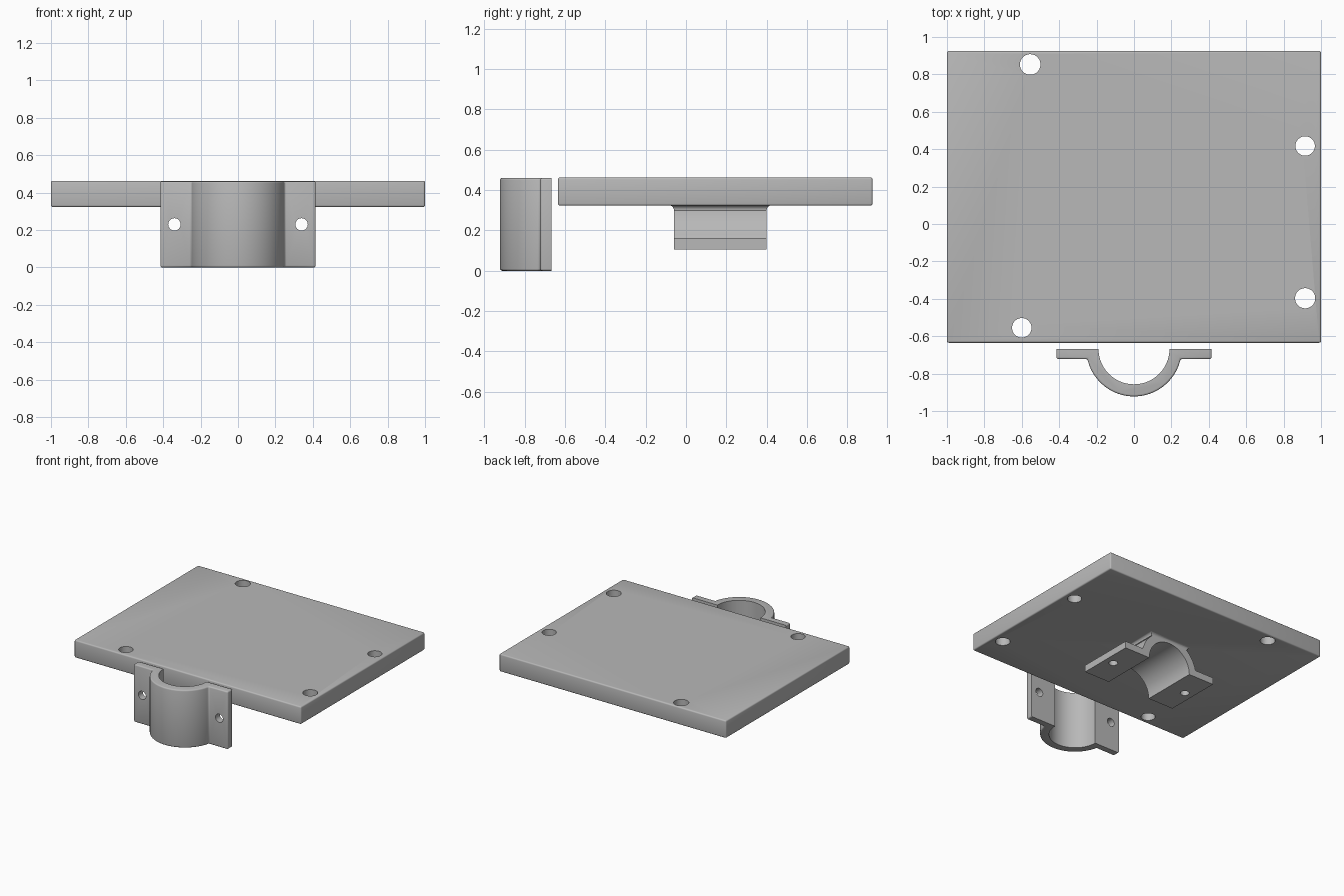
import bpy, bmesh
from math import asin, cos, sin, sqrt, pi, radians

cube = bpy.data.objects.get("Cube")
if cube:
    bpy.data.objects.remove(cube, do_unlink=True)

grey = bpy.data.materials.new("plain grey")
grey.use_nodes = True
colour = (0.48, 0.48, 0.48, 1)
grey.diffuse_color = colour
grey.node_tree.nodes["Principled BSDF"].inputs["Base Color"].default_value = colour


def make_object(name, bm):
    bmesh.ops.recalc_face_normals(bm, faces=bm.faces)
    mesh = bpy.data.meshes.new(name)
    bm.to_mesh(mesh)
    bm.free()
    obj = bpy.data.objects.new(name, mesh)
    bpy.context.collection.objects.link(obj)
    mesh.materials.append(grey)
    return obj


def activate(obj):
    bpy.ops.object.select_all(action='DESELECT')
    obj.select_set(True)
    bpy.context.view_layer.objects.active = obj


def smooth(obj):
    activate(obj)
    bpy.ops.object.shade_smooth_by_angle(angle=radians(35))


def drill(obj, centre, radius, depth, rotation=(0, 0, 0)):
    """Cut one round hole through obj."""
    bpy.ops.mesh.primitive_cylinder_add(vertices=40, radius=radius, depth=depth,
                                        location=centre, rotation=rotation)
    cutter = bpy.context.object
    cutter.hide_render = True
    cutter.data.materials.append(grey)
    activate(obj)
    mod = obj.modifiers.new("hole", 'BOOLEAN')
    mod.operation = 'DIFFERENCE'
    mod.solver = 'EXACT'
    mod.object = cutter
    bpy.ops.object.modifier_apply(modifier=mod.name)
    bpy.data.objects.remove(cutter, do_unlink=True)


# Half-clamp: semicircular saddle with two flat ears
OUTER, INNER, EAR, THICK, LENGTH = 0.255, 0.19, 0.415, 0.055, 0.46


def half_clamp(name, rounded):
    steps = 40
    start = asin(THICK / OUTER)
    pts = [(-EAR, 0), (-EAR, -THICK)]
    for i in range(steps + 1):
        a = pi + start + (pi - 2 * start) * i / steps
        pts.append((OUTER * cos(a), OUTER * sin(a)))
    pts += [(EAR, -THICK), (EAR, 0)]
    for i in range(steps + 1):
        a = -pi * i / steps
        pts.append((INNER * cos(a), INNER * sin(a)))
    bm = bmesh.new()
    face = bm.faces.new([bm.verts.new((x, y, 0)) for x, y in pts])
    ext = bmesh.ops.extrude_face_region(bm, geom=[face])
    moved = [v for v in ext["geom"] if isinstance(v, bmesh.types.BMVert)]
    bmesh.ops.translate(bm, verts=moved, vec=(0, 0, LENGTH))
    bmesh.ops.recalc_face_normals(bm, faces=bm.faces)

    # Round the outside edges, leaving the bore and mating faces crisp
    def wanted(e):
        angle = e.calc_face_angle_signed(0)
        if abs(angle) < radians(30):
            return False
        if not rounded:
            return angle < 0
        on_mating = all(abs(v.co.y) < 0.001 for v in e.verts)
        on_bore = all(v.co.xy.length < INNER + 0.001 for v in e.verts)
        return not on_mating and not on_bore
    bmesh.ops.bevel(bm, geom=[e for e in bm.edges if wanted(e)], offset=0.01,
                    segments=3, profile=0.5, affect='EDGES')
    obj = make_object(name, bm)
    for side in (-1, 1):
        drill(obj, (side * 0.34, -THICK / 2, LENGTH / 2), 0.033, 0.2, (pi / 2, 0, 0))
    smooth(obj)
    return obj


# Mounting plate with rounded edges and four holes
bm = bmesh.new()
bmesh.ops.create_cube(bm, size=1)
bmesh.ops.scale(bm, vec=(2, 1.56, 0.14), verts=bm.verts)
bmesh.ops.translate(bm, vec=(0, 0.145, 0.393), verts=bm.verts)
bmesh.ops.bevel(bm, geom=bm.edges[:], offset=0.01, segments=3, profile=0.5,
                affect='EDGES')
plate = make_object("mounting_plate", bm)
for x, y, r in ((-0.555, 0.853, 0.055), (-0.6, -0.555, 0.052),
                (0.915, 0.417, 0.052), (0.915, -0.397, 0.054)):
    drill(plate, (x, y, 0.39), r, 0.5)
smooth(plate)

# Loose clamp half standing in front of the plate
front_clamp = half_clamp("front_clamp", True)
front_clamp.location = (0, -0.667, 0)

# Fixed clamp half under the plate
lower_clamp = half_clamp("lower_clamp", False)
lower_clamp.rotation_euler = (-pi / 2, 0, 0)
lower_clamp.location = (0, -0.06, 0.105)

# Flared fillet blending the fixed clamp into the plate
bm = bmesh.new()
R, loops = 0.025, []
for i in range(7):
    a = pi / 2 * i / 6
    out, z = R * (1 - cos(a)), 0.3 + R * sin(a)
    hx, hy = 0.17 + out, LENGTH / 2 + out
    loops.append([bm.verts.new((sx * hx, 0.17 + sy * hy, z))
                  for sx, sy in ((-1, -1), (1, -1), (1, 1), (-1, 1))])
for low, high in zip(loops, loops[1:]):
    for k in range(4):
        n = (k + 1) % 4
        bm.faces.new((low[k], low[n], high[n], high[k]))
bm.faces.new(loops[0][::-1])
bm.faces.new(loops[-1])
smooth(make_object("clamp_fillet", bm))
